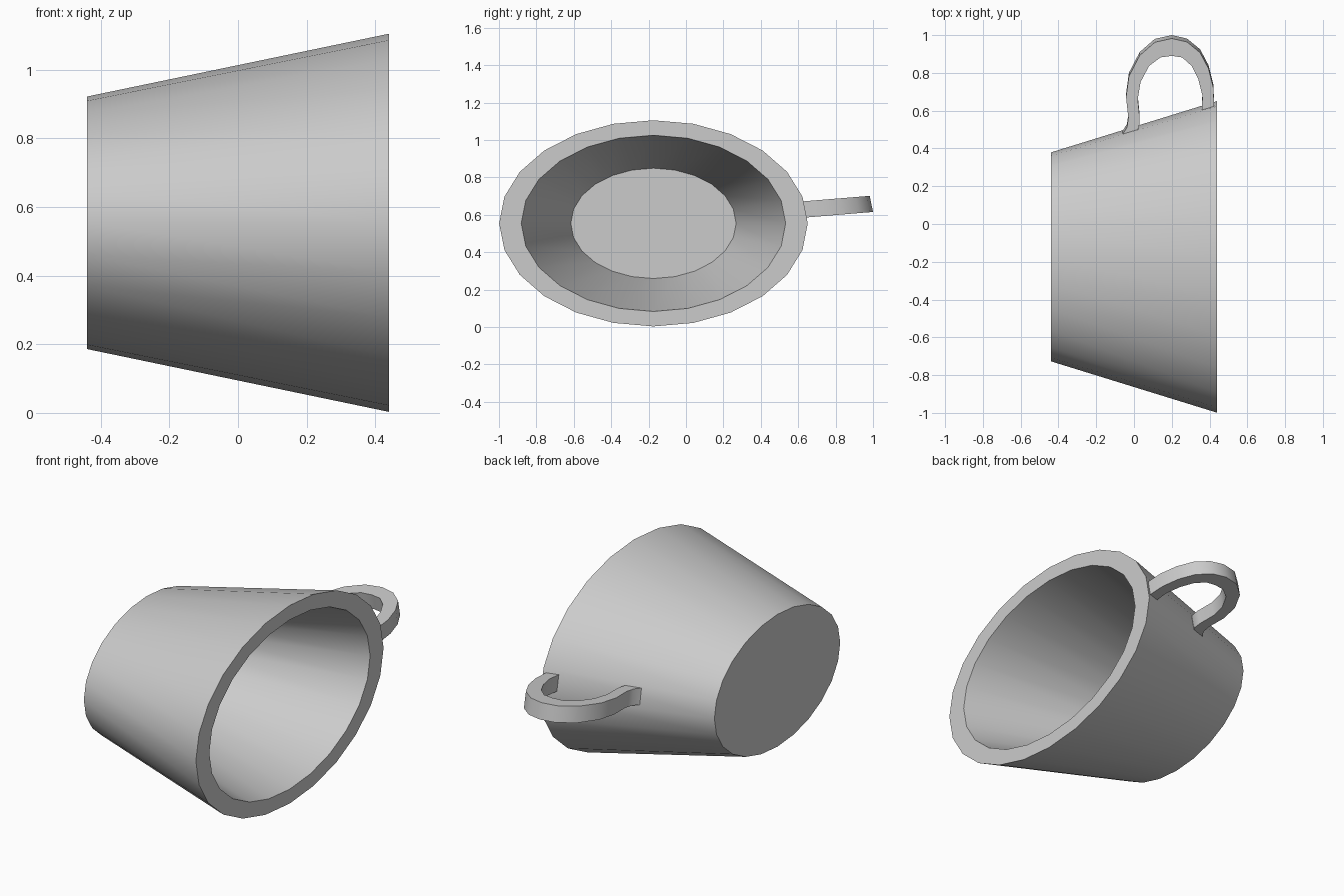
import bpy, bmesh, math
from mathutils import Vector

cube = bpy.data.objects.get("Cube")
if cube:
    bpy.data.objects.remove(cube, do_unlink=True)

SIDES = 24
CENTRE_Y, CENTRE_Z = -0.174, 0.554

# Single grey ceramic colour
grey = bpy.data.materials.new("grey_ceramic")
grey.use_nodes = True
colour = (0.6, 0.6, 0.6, 1)
grey.diffuse_color = colour
grey.node_tree.nodes["Principled BSDF"].inputs["Base Color"].default_value = colour


def finish(bm, name):
    bmesh.ops.recalc_face_normals(bm, faces=bm.faces)
    mesh = bpy.data.meshes.new(name)
    bm.to_mesh(mesh)
    bm.free()
    mesh.materials.append(grey)
    obj = bpy.data.objects.new(name, mesh)
    bpy.context.collection.objects.link(obj)
    bpy.ops.object.select_all(action="DESELECT")
    obj.select_set(True)
    bpy.context.view_layer.objects.active = obj
    bpy.ops.object.shade_smooth_by_angle(angle=math.radians(35))
    return obj


def bridge(bm, a, b):
    n = len(a)
    for i in range(n):
        j = (i + 1) % n
        bm.faces.new((a[i], a[j], b[j], b[i]))


def oval(bm, x, ry, rz):
    angles = [math.tau * i / SIDES for i in range(SIDES)]
    return [bm.verts.new((x, CENTRE_Y + ry * math.cos(t), CENTRE_Z + rz * math.sin(t)))
            for t in angles]


# Cup lying on its side: base, outer wall, rim, inner wall, inner floor
bm = bmesh.new()
profile = [(-0.44, 0.553, 0.368), (0.44, 0.825, 0.551),
           (0.44, 0.707, 0.471), (-0.41, 0.442, 0.295)]
rings = [oval(bm, *p) for p in profile]
for a, b in zip(rings, rings[1:]):
    bridge(bm, a, b)
bm.faces.new(rings[0])
bm.faces.new(rings[-1])
finish(bm, "cup")

# Handle: flat band between an outer and an inner outline, tilted upwards
outer = [(0.425, 0.62), (0.42, 0.74), (0.395, 0.84), (0.35, 0.925), (0.28, 0.982),
         (0.2, 1.0), (0.11, 0.98), (0.03, 0.91), (-0.027, 0.8), (-0.042, 0.69),
         (-0.03, 0.58), (-0.037, 0.53), (-0.065, 0.485)]
inner = [(0.36, 0.615), (0.362, 0.7), (0.34, 0.785), (0.305, 0.855), (0.255, 0.9),
         (0.2, 0.908), (0.14, 0.9), (0.08, 0.855), (0.035, 0.77), (0.02, 0.68),
         (0.03, 0.58), (0.027, 0.53), (0.005, 0.495)]
across = Vector((0, -0.018, 0.086))


def tilted(x, y):
    return Vector((x, y, 0.615 + 0.083 * (y - 1)))


bm = bmesh.new()
sections = []
for o, i in zip(outer, inner):
    low_out, low_in = tilted(*o), tilted(*i)
    sections.append([bm.verts.new(p) for p in
                     (low_out, low_in, low_in + across, low_out + across)])
for a, b in zip(sections, sections[1:]):
    bridge(bm, a, b)
bm.faces.new(sections[0])
bm.faces.new(sections[-1])
finish(bm, "handle")
